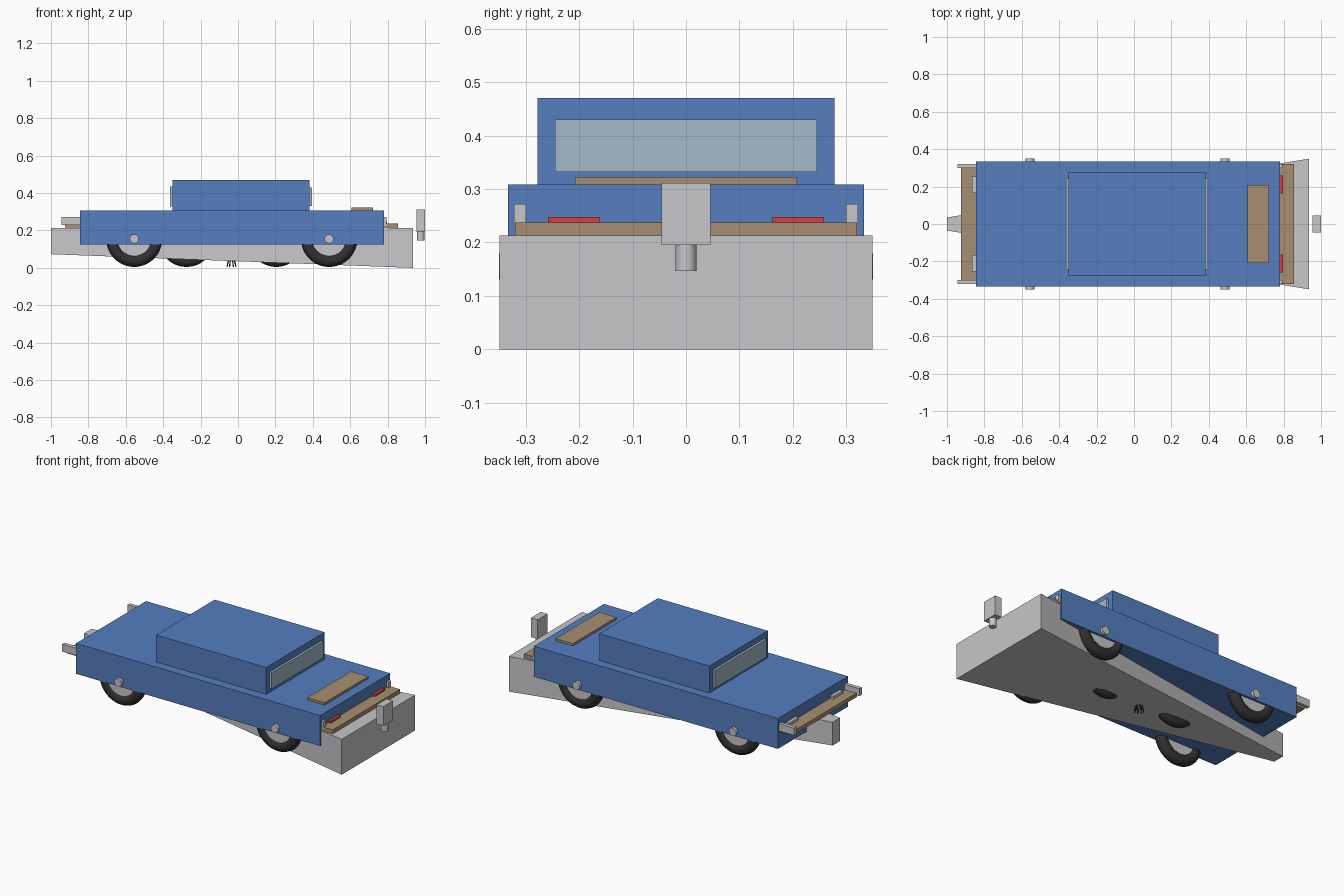
import bpy, bmesh, math
from mathutils import Vector

cube = bpy.data.objects.get("Cube")
if cube:
    bpy.data.objects.remove(cube, do_unlink=True)


def material(name, rgb):
    m = bpy.data.materials.new(name)
    m.use_nodes = True
    m.diffuse_color = (*rgb, 1)
    bsdf = next(n for n in m.node_tree.nodes if n.type == 'BSDF_PRINCIPLED')
    bsdf.inputs["Base Color"].default_value = (*rgb, 1)
    return m


BLUE = material("body blue", (0.09, 0.21, 0.53))
GREY = material("light grey", (0.57, 0.57, 0.59))
TAN = material("tan", (0.39, 0.275, 0.165))
GLASS = material("window glass", (0.37, 0.49, 0.58))
RED = material("lamp red", (0.66, 0.05, 0.055))
RUBBER = material("tyre rubber", (0.03, 0.03, 0.03))


def finish(name, bm, mat, smooth=False):
    bmesh.ops.recalc_face_normals(bm, faces=bm.faces)
    mesh = bpy.data.meshes.new(name)
    bm.to_mesh(mesh)
    bm.free()
    mesh.materials.append(mat)
    ob = bpy.data.objects.new(name, mesh)
    bpy.context.collection.objects.link(ob)
    if smooth:
        bpy.ops.object.select_all(action='DESELECT')
        ob.select_set(True)
        bpy.context.view_layer.objects.active = ob
        bpy.ops.object.shade_smooth_by_angle()
    return ob


def box(name, x, y, z, mat):
    """Box from three (low, high) ranges."""
    bm = bmesh.new()
    bmesh.ops.create_cube(bm, size=1)
    for v in bm.verts:
        v.co = [r[0] if c < 0 else r[1] for c, r in zip(v.co, (x, y, z))]
    return finish(name, bm, mat)


def rod(name, a, b, radius, mat, sides=24, tip=None):
    """Cylinder or cone between two points."""
    a, b = Vector(a), Vector(b)
    bm = bmesh.new()
    bmesh.ops.create_cone(bm, cap_ends=True, segments=sides, radius1=radius,
                          radius2=radius if tip is None else tip, depth=(b - a).length)
    turn = (b - a).to_track_quat('Z', 'Y')
    for v in bm.verts:
        v.co = turn @ v.co + (a + b) / 2
    return finish(name, bm, mat, True)


def wheel(name, x, y, z=0.155, major=0.117, minor=0.033):
    """Round tyre with a flat rim disc, axle along y."""
    bm = bmesh.new()
    rings, around = 48, 16
    grid = []
    for i in range(rings):
        t = math.tau * i / rings
        row = []
        for j in range(around):
            p = math.tau * j / around
            r = major + minor * math.cos(p)
            row.append(bm.verts.new((x + r * math.cos(t), y + minor * math.sin(p),
                                     z + r * math.sin(t))))
        grid.append(row)
    for i in range(rings):
        for j in range(around):
            k, m = (i + 1) % rings, (j + 1) % around
            bm.faces.new((grid[i][j], grid[k][j], grid[k][m], grid[i][m]))
    finish(name + "_tyre", bm, RUBBER, True)
    rod(name + "_rim", (x, y - 0.02, z), (x, y + 0.02, z), 0.1, GREY, 32)


def mirrored_boxes(name, x, y, z, mat):
    box("left_" + name, x, y, z, mat)
    box("right_" + name, x, (-y[1], -y[0]), z, mat)


# Tapered chassis wedge
chassis = box("chassis_wedge", (-1, 0.935), (-1, 1), (0, 0.213), GREY)
for v in chassis.data.vertices:
    nose = v.co.x < 0
    v.co.y *= 0.035 if nose else 0.349
    if nose and v.co.z < 0.1:
        v.co.z = 0.073

# Body, cabin and windows
box("body", (-0.845, 0.78), (-0.333, 0.333), (0.125, 0.308), BLUE)
box("cabin", (-0.35, 0.382), (-0.278, 0.278), (0.3, 0.47), BLUE)
box("rear_window", (0.375, 0.396), (-0.245, 0.245), (0.332, 0.43), GLASS)
box("front_window", (-0.364, -0.345), (-0.245, 0.245), (0.327, 0.435), GLASS)
box("trunk_plate", (0.608, 0.722), (-0.208, 0.208), (0.3, 0.322), TAN)

# Rear bumper, lamps and posts
box("rear_bumper", (0.775, 0.855), (-0.32, 0.32), (0.213, 0.237), TAN)
mirrored_boxes("tail_lamp", (0.775, 0.797), (0.162, 0.258), (0.215, 0.248), RED)
mirrored_boxes("rear_post", (0.775, 0.794), (0.299, 0.322), (0.225, 0.272), GREY)

# Front bumper, end blocks and lamps
box("front_bumper", (-0.925, -0.84), (-0.305, 0.305), (0.216, 0.24), TAN)
mirrored_boxes("bumper_block", (-0.945, -0.84), (0.299, 0.322), (0.228, 0.272), GREY)
mirrored_boxes("headlamp", (-0.865, -0.84), (0.165, 0.255), (0.22, 0.256), GREY)

# Four road wheels on two axles
for place, x in (("front", -0.555), ("rear", 0.487)):
    rod(place + "_axle", (x, -0.35, 0.155), (x, 0.35, 0.155), 0.024, GREY)
    for side, y in (("left", 0.3), ("right", -0.3)):
        wheel(f"{place}_{side}_wheel", x, y)

# Two centre wheels, mostly within the chassis
wheel("centre_front_wheel", -0.275, 0)
wheel("centre_rear_wheel", 0.205, 0)

# Small ring of prongs under the chassis
for i in range(8):
    a = math.tau * (i + 0.5) / 8
    c, s = math.cos(a), math.sin(a)
    rod(f"prong_{i + 1}", (-0.035 + 0.012 * c, 0.012 * s, 0.06),
        (-0.035 + 0.026 * c, 0.026 * s, 0.006), 0.005, RUBBER, 8, 0.003)

# Upright block on a short peg behind the chassis
rod("tail_peg", (0.977, 0, 0.147), (0.977, 0, 0.2), 0.02, GREY, 16)
box("tail_block", (0.955, 1.0), (-0.046, 0.046), (0.195, 0.311), GREY)
